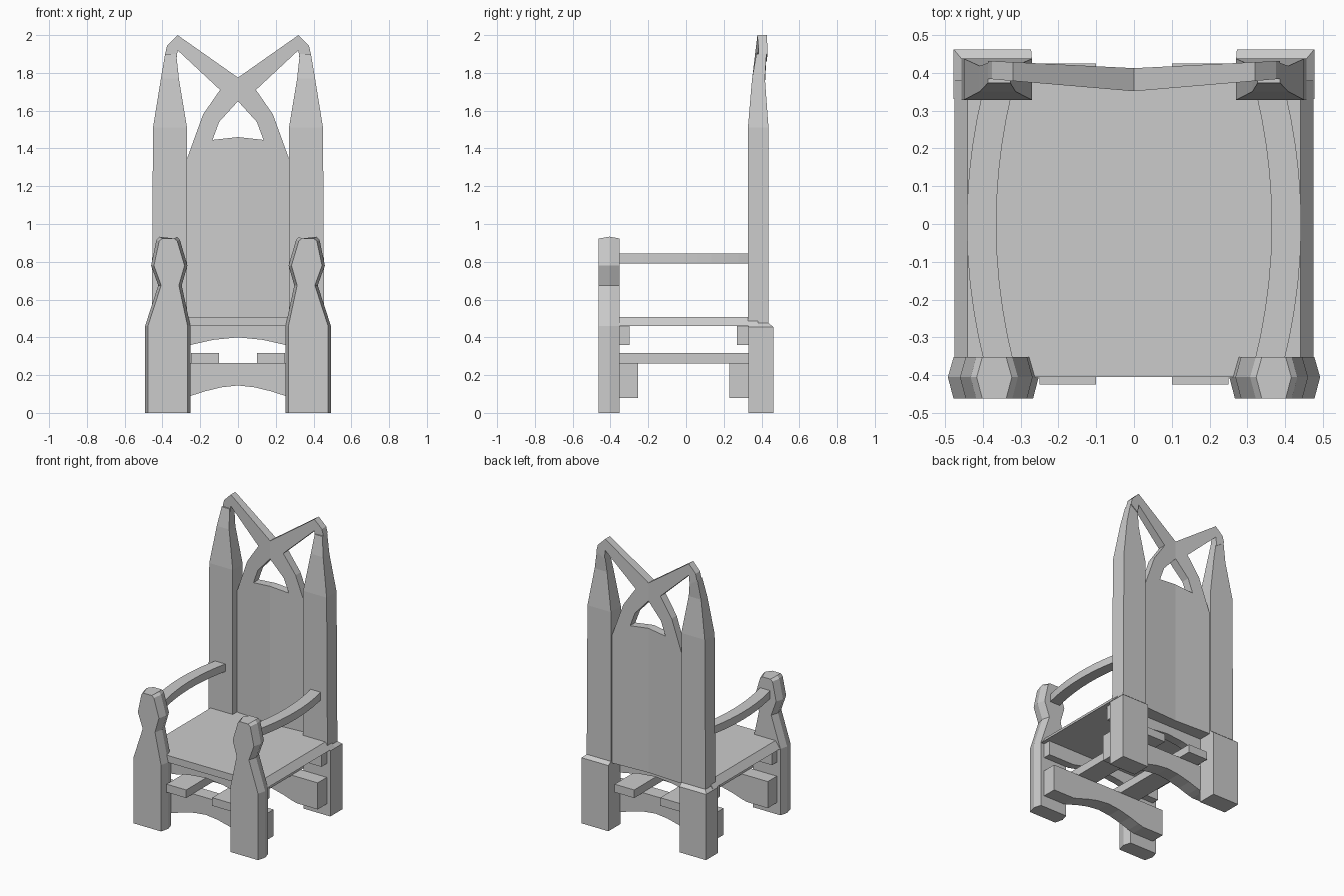
import bpy, bmesh, math

if "Cube" in bpy.data.objects:
    bpy.data.objects.remove(bpy.data.objects["Cube"])


def finish(name, bm, mirror=False):
    bmesh.ops.recalc_face_normals(bm, faces=bm.faces)
    me = bpy.data.meshes.new(name)
    bm.to_mesh(me)
    bm.free()
    ob = bpy.data.objects.new(name, me)
    bpy.context.collection.objects.link(ob)
    if mirror:
        mod = ob.modifiers.new("Mirror", 'MIRROR')
        mod.use_axis[0] = True
        mod.merge_threshold = 0.0005
    return ob


def loft(name, rings, mirror=True):
    """Skin a list of equal-length point rings and cap the ends."""
    bm = bmesh.new()
    vs = [[bm.verts.new(p) for p in r] for r in rings]
    n = len(vs[0])
    for a, b in zip(vs, vs[1:]):
        for i in range(n):
            bm.faces.new((a[i], a[(i + 1) % n], b[(i + 1) % n], b[i]))
    bm.faces.new(vs[0][::-1])
    bm.faces.new(vs[-1])
    return finish(name, bm, mirror)


def half_prism(name, outline, front, back):
    """Extrude a right-half xz outline between y functions, open at x = 0."""
    bm = bmesh.new()
    f = [bm.verts.new((x, front(x), z)) for x, z in outline]
    b = [bm.verts.new((x, back(x), z)) for x, z in outline]
    bm.faces.new(f)
    bm.faces.new(b[::-1])
    n = len(f)
    for i in range(n):
        j = (i + 1) % n
        if outline[i][0] == 0 and outline[j][0] == 0:
            continue
        bm.faces.new((f[i], b[i], b[j], f[j]))
    return finish(name, bm, True)


def rect(x0, x1, y0, y1, z):
    return [(x0, y0, z), (x1, y0, z), (x1, y1, z), (x0, y1, z)]


# Front legs: chamfered hexagonal section with a waisted finial
def leg_ring(z, xi, xo, drop=0.0):
    c = 0.015
    return [(xi, -0.405, z), (xi + c, -0.462, z - drop), (xo - c, -0.462, z - drop),
            (xo, -0.405, z), (xo - c, -0.352, z - drop), (xi + c, -0.352, z - drop)]


loft("front_legs", [leg_ring(*r) for r in (
    (0, 0.252, 0.492), (0.46, 0.252, 0.492), (0.675, 0.298, 0.422),
    (0.78, 0.268, 0.46), (0.915, 0.307, 0.432, 0.005), (0.933, 0.323, 0.416, 0.01))])

# Back posts: square foot block, then a tapering upright
loft("back_posts", [rect(*r) for r in (
    (0.272, 0.477, 0.33, 0.462, 0), (0.272, 0.477, 0.33, 0.462, 0.455),
    (0.27, 0.456, 0.328, 0.437, 0.475), (0.27, 0.45, 0.328, 0.437, 1.51),
    (0.313, 0.408, 0.35, 0.418, 1.77), (0.327, 0.386, 0.373, 0.426, 1.90))])

# Back panel with its crossed pointed-arch tracery
half_prism("back_panel_tracery", [
    (0, 0.46), (0.272, 0.46), (0.272, 1.34), (0.185, 1.58), (0.095, 1.71),
    (0.32, 1.92), (0.327, 1.86), (0.386, 1.90), (0.375, 1.945), (0.32, 2.0),
    (0, 1.775), (0, 1.65), (0.10, 1.54), (0.135, 1.445), (0, 1.46)],
    lambda x: 0.351 + 0.085 * x, lambda x: 0.412 + 0.05 * x)

# Seat slab with flared sides
loft("seat", [rect(-0.475, 0.475, -0.405, 0.38, 0.46),
              rect(-0.44, 0.44, -0.405, 0.38, 0.508)], False)

# Armrests bowing outward
arm = []
for i in range(11):
    y = -0.37 + 0.72 * i / 10
    x = 0.403 - 0.042 * (y / 0.35) ** 2
    arm.append([(x - 0.039, y, 0.79), (x + 0.039, y, 0.79),
                (x + 0.039, y, 0.843), (x - 0.039, y, 0.843)])
loft("armrests", arm)

# Arched stretchers and aprons behind the front legs and before the back posts
stretcher = [(0, 0.145), (0.09, 0.135), (0.18, 0.113), (0.25, 0.09), (0.29, 0.08),
             (0.45, 0.08), (0.45, 0.264), (0, 0.264)]
apron = [(0, 0.40), (0.13, 0.387), (0.25, 0.36), (0.45, 0.36), (0.45, 0.462), (0, 0.462)]
for label, outline, y0, y1 in (("front_stretcher", stretcher, -0.353, -0.253),
                               ("front_apron", apron, -0.353, -0.30),
                               ("back_stretcher", stretcher, 0.23, 0.332),
                               ("back_apron", apron, 0.27, 0.332)):
    half_prism(label, outline, lambda x, y=y0: y, lambda x, y=y1: y)

# Long rails resting on the stretchers
loft("floor_rails", [rect(0.10, 0.25, -0.425, 0.425, 0.262),
                     rect(0.10, 0.25, -0.425, 0.425, 0.318)])
